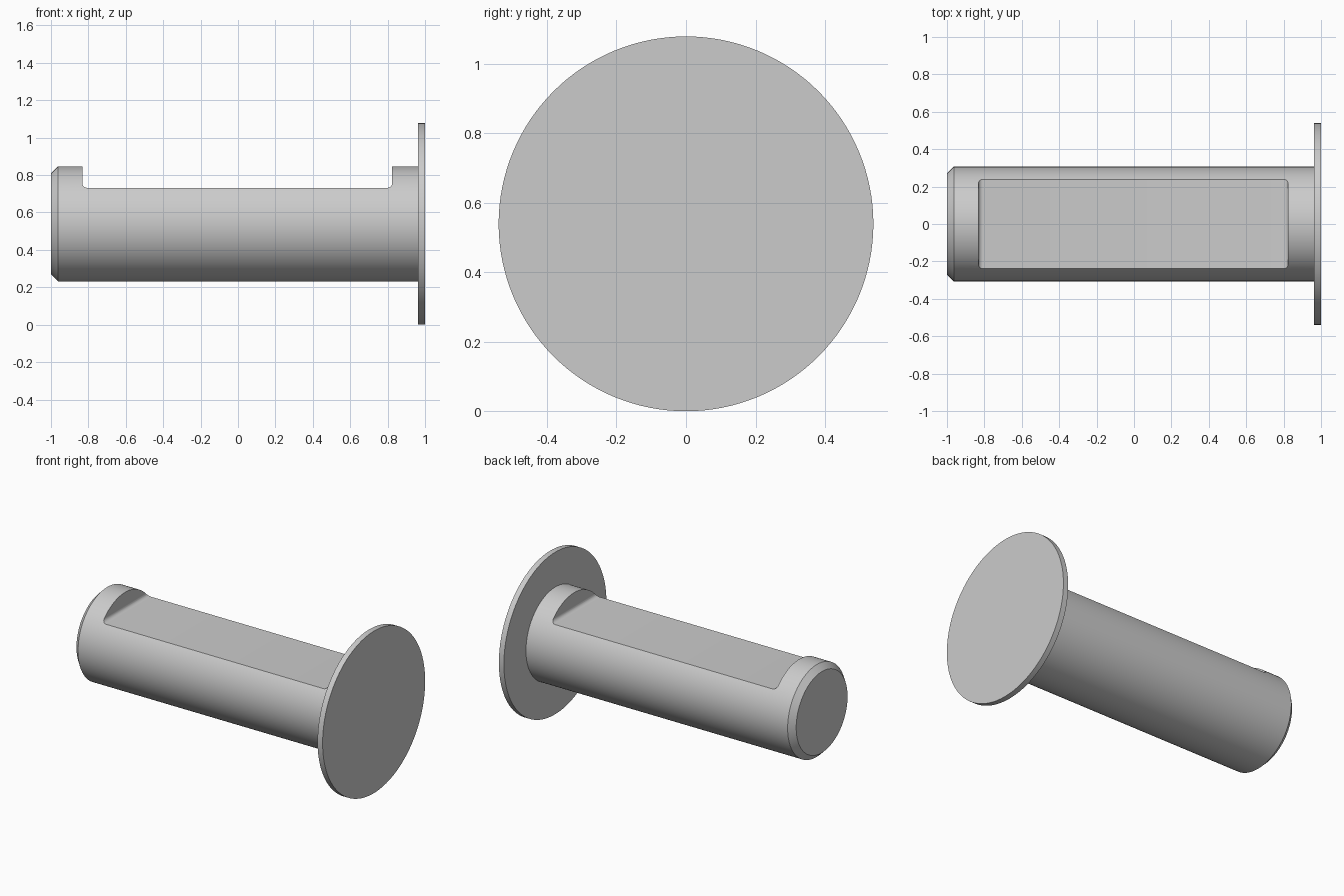
import bpy
import bmesh
import math
from mathutils import Matrix, Vector

cube = bpy.data.objects.get("Cube")
if cube:
    bpy.data.objects.remove(cube)

AXIS_Z = 0.539        # height of the pin's centre line
FLANGE_R = 0.539
SHAFT_R = 0.307
CHAMFER = 0.037
FLANGE_X = 0.963
FLAT_Z = 0.732
FLAT_X = (-0.832, 0.824)
FILLET = 0.025

grey = bpy.data.materials.new("plain grey")
grey.use_nodes = True
colour = (0.6, 0.6, 0.6, 1)
grey.diffuse_color = colour
grey.node_tree.nodes["Principled BSDF"].inputs["Base Color"].default_value = colour


def make_object(name, bm):
    bmesh.ops.recalc_face_normals(bm, faces=bm.faces)
    mesh = bpy.data.meshes.new(name)
    bm.to_mesh(mesh)
    bm.free()
    mesh.materials.append(grey)
    obj = bpy.data.objects.new(name, mesh)
    bpy.context.collection.objects.link(obj)
    return obj


def turned(name, profile, sides=128):
    """Revolve (x, radius) points about the pin's long axis, with flat caps."""
    bm = bmesh.new()
    rings = []
    for x, r in profile:
        angles = [math.tau * i / sides for i in range(sides)]
        rings.append([bm.verts.new((x, r * math.cos(a), AXIS_Z + r * math.sin(a)))
                      for a in angles])
    for a, b in zip(rings, rings[1:]):
        for i in range(sides):
            j = (i + 1) % sides
            bm.faces.new((a[i], a[j], b[j], b[i]))
    bm.faces.new(rings[0])
    bm.faces.new(rings[-1])
    return make_object(name, bm)


# Headed pin: chamfered tip, round shaft and thin disc flange
pin = turned("flanged_pin", [
    (-1, SHAFT_R - CHAMFER), (-1 + CHAMFER, SHAFT_R),
    (FLANGE_X, SHAFT_R), (FLANGE_X, FLANGE_R), (1, FLANGE_R)])

# Cutter for the flat, with rounded lower corners
bm = bmesh.new()
x0, x1 = FLAT_X
top = AXIS_Z + 0.4
size = Vector((x1 - x0, 1, top - FLAT_Z))
centre = Vector(((x0 + x1) / 2, 0, (top + FLAT_Z) / 2))
bmesh.ops.create_cube(bm, size=1,
                      matrix=Matrix.Translation(centre) @ Matrix.Diagonal(size).to_4x4())
lower = [e for e in bm.edges
         if all(v.co.z < centre.z for v in e.verts)
         and abs(e.verts[0].co.x - e.verts[1].co.x) < 0.01]
bmesh.ops.bevel(bm, geom=lower, offset=FILLET, segments=6, profile=0.5, affect='EDGES')
cutter = make_object("flat_cutter", bm)
cutter.hide_render = True

# Mill the flat into the shaft
cut = pin.modifiers.new("flat", 'BOOLEAN')
cut.operation = 'DIFFERENCE'
cut.solver = 'EXACT'
cut.object = cutter
bpy.ops.object.select_all(action='DESELECT')
pin.select_set(True)
bpy.context.view_layer.objects.active = pin
bpy.ops.object.modifier_apply(modifier=cut.name)
bpy.data.objects.remove(cutter)
bpy.ops.object.shade_smooth_by_angle(angle=math.radians(30))
